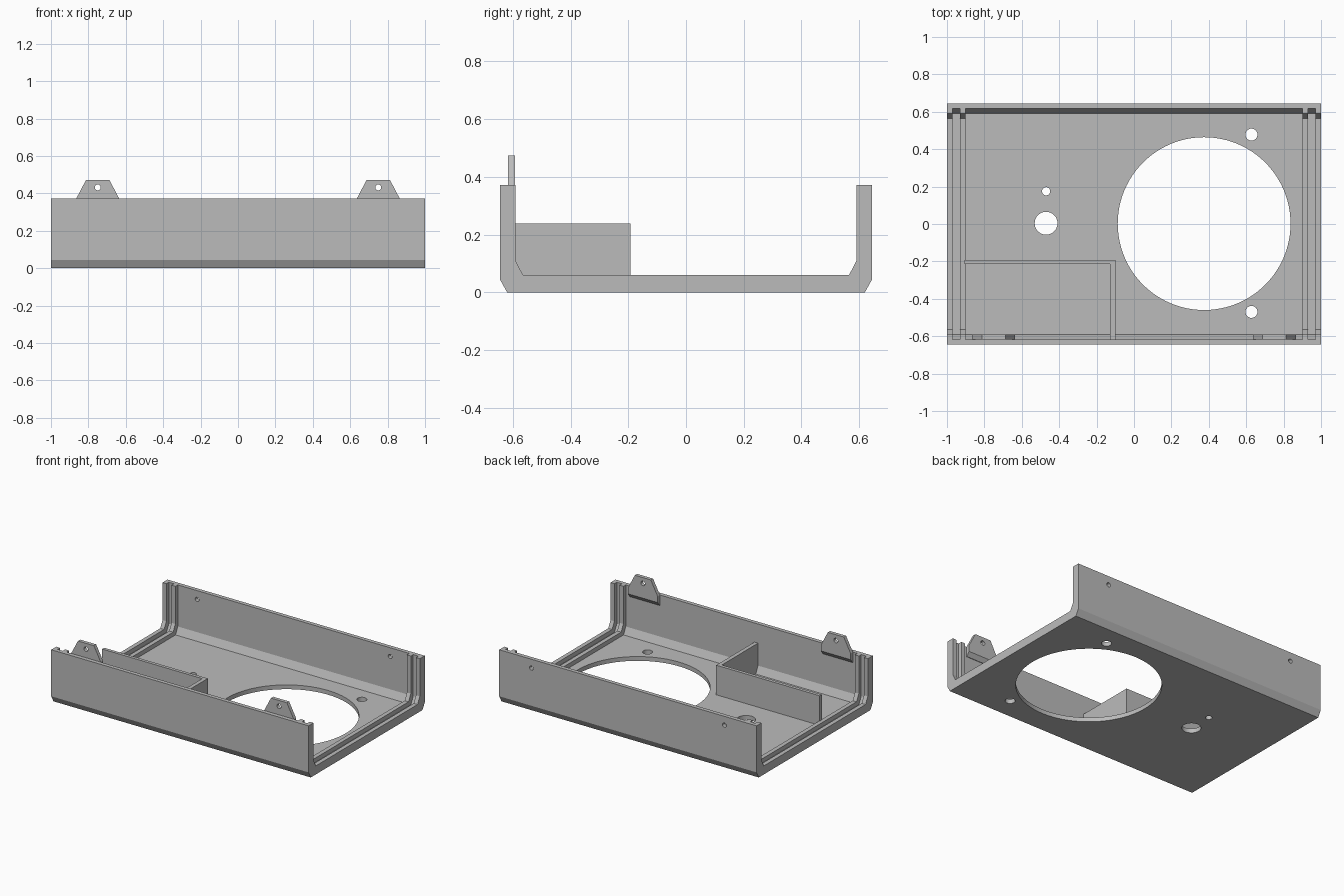
import bpy, bmesh, math
from mathutils import Matrix, Vector

if "Cube" in bpy.data.objects:
    bpy.data.objects.remove(bpy.data.objects["Cube"])

grey = bpy.data.materials.new("plastic_grey")
grey.diffuse_color = (0.5, 0.5, 0.5, 1)
grey.use_nodes = True
grey.node_tree.nodes["Principled BSDF"].inputs["Base Color"].default_value = grey.diffuse_color


def prism(name, pts, to3d, a, b):
    """Extrude a 2D outline between a and b along the axis chosen by to3d."""
    bm = bmesh.new()
    lo = [bm.verts.new(to3d(u, v, a)) for u, v in pts]
    hi = [bm.verts.new(to3d(u, v, b)) for u, v in pts]
    bm.faces.new(lo)
    bm.faces.new(hi)
    n = len(pts)
    for i in range(n):
        j = (i + 1) % n
        bm.faces.new((lo[i], lo[j], hi[j], hi[i]))
    bmesh.ops.recalc_face_normals(bm, faces=bm.faces)
    me = bpy.data.meshes.new(name)
    bm.to_mesh(me)
    bm.free()
    me.materials.append(grey)
    ob = bpy.data.objects.new(name, me)
    bpy.context.collection.objects.link(ob)
    return ob


def along_x(u, v, t):
    return (t, u, v)


def along_y(u, v, t):
    return (u, t, v)


def along_z(u, v, t):
    return (u, v, t)


def circle(cx, cy, r, n):
    return [(cx + r * math.cos(2 * math.pi * i / n),
             cy + r * math.sin(2 * math.pi * i / n)) for i in range(n)]


def box(name, x0, x1, y0, y1, z0, z1):
    return prism(name, [(x0, y0), (x1, y0), (x1, y1), (x0, y1)], along_z, z0, z1)


def cut(ob, cutters):
    """Subtract every cutter, bake the result, then remove the cutters."""
    for c in cutters:
        m = ob.modifiers.new("cut", 'BOOLEAN')
        m.operation = 'DIFFERENCE'
        m.solver = 'EXACT'
        m.object = c
    bpy.context.view_layer.update()
    me = bpy.data.meshes.new_from_object(
        ob.evaluated_get(bpy.context.evaluated_depsgraph_get()))
    ob.modifiers.clear()
    ob.data = me
    for c in cutters:
        bpy.data.objects.remove(c)


TOP = 0.372


def half(wall, chamfer_z, floor_y, floor_z):
    """U-shaped path across the tray, with chamfered lower corners."""
    side = [(wall, TOP), (wall, chamfer_z), (floor_y, floor_z)]
    return [(-y, z) for y, z in side] + side[::-1]


outer = half(0.645, 0.045, 0.62, 0.0)
middle = half(0.617, 0.08, 0.592, 0.03)
inner = half(0.59, 0.108, 0.565, 0.06)

# Tray: floor with front and back walls
tray = prism("tray", outer + middle[::-1], along_x, -1, 1)

# Fan opening, screw, knob and indicator holes, and back wall screw holes
holes = [(0.375, 0.002, 0.462, 96), (0.628, 0.478, 0.032, 32),
         (0.628, -0.47, 0.032, 32), (-0.47, 0.004, 0.061, 40),
         (-0.47, 0.175, 0.022, 24)]
cutters = [prism("hole_cutter", circle(*h), along_z, -0.1, 0.15) for h in holes]
cutters += [prism("hole_cutter", circle(s * 0.75, 0.31, 0.015, 24), along_y, 0.5, 0.8)
            for s in (-1, 1)]
cut(tray, cutters)

# Paired ribs forming a panel slot at each open end
for side, s in (("left", -1), ("right", 1)):
    for place, a, b in (("outer", 0.97, 1.0), ("inner", 0.90, 0.93)):
        prism(f"{side}_{place}_rib", middle + inner[::-1], along_x, s * a, s * b)

# Compartment dividers
box("long_divider", -0.905, -0.10, -0.215, -0.192, 0.03, 0.238)
box("short_divider", -0.128, -0.10, -0.618, -0.215, 0.03, 0.238)

# Screw tabs on the inside of the front wall, bevelled underneath
for side, s in (("left", -1), ("right", 1)):
    c = s * 0.75
    tab = prism(f"{side}_screw_tab",
                [(c - 0.115, 0.30), (c + 0.115, 0.30), (c + 0.115, TOP),
                 (c + 0.062, 0.473), (c - 0.062, 0.473), (c - 0.115, TOP)],
                along_y, -0.617, -0.592)
    bevel = prism("bevel_cutter",
                  [(-0.617, 0.295), (-0.587, 0.335), (-0.55, 0.335), (-0.55, 0.25),
                   (-0.617, 0.25)], along_x, c - 0.2, c + 0.2)
    hole = prism("hole_cutter", circle(c, 0.432, 0.016, 24), along_y, -0.7, -0.5)
    cut(tab, [bevel, hole])

# Smooth the round hole walls, keep all other edges sharp
for ob in bpy.context.scene.objects:
    ob.select_set(True)
    bpy.context.view_layer.objects.active = ob
bpy.ops.object.shade_smooth_by_angle(angle=math.radians(25))
